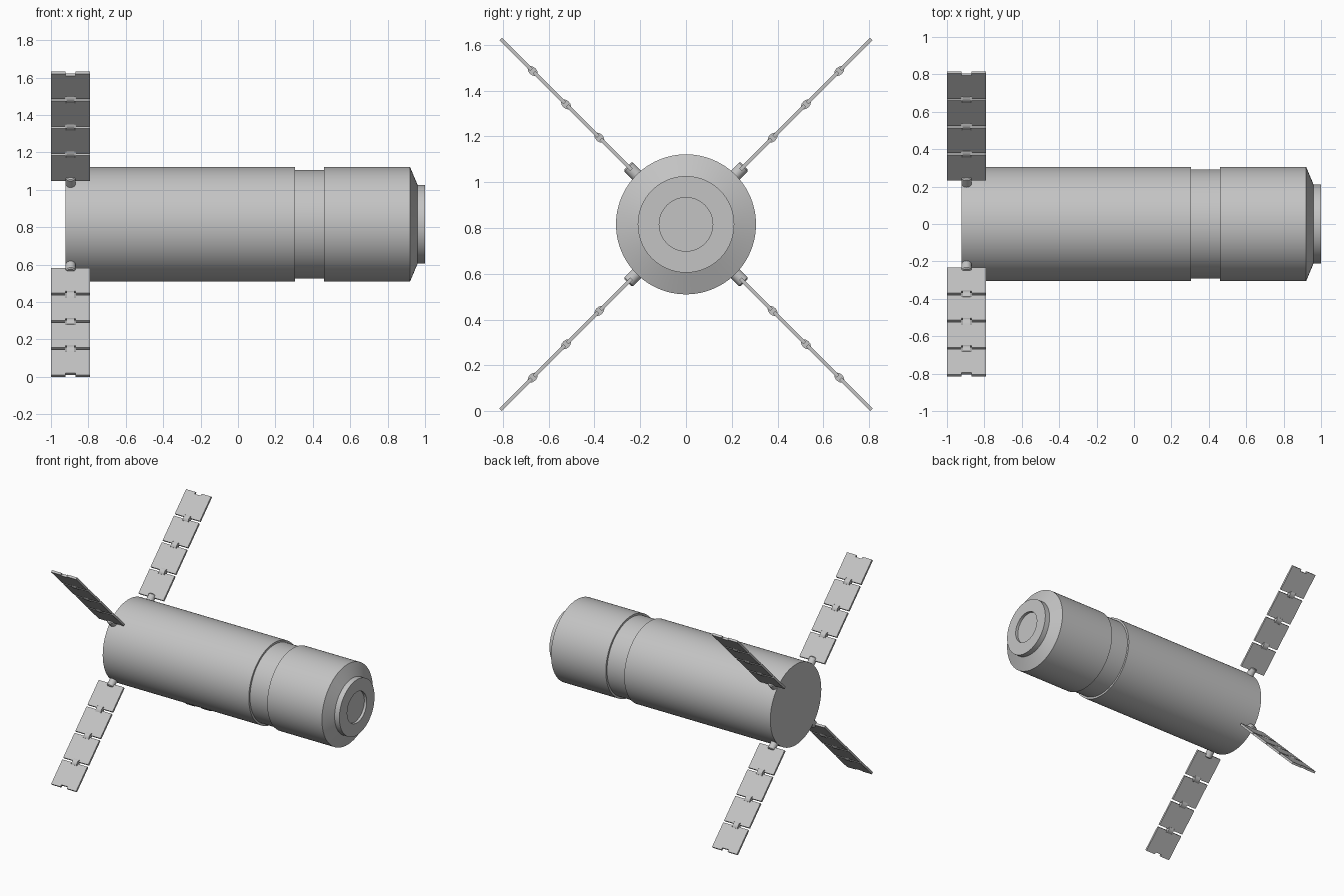
import bpy
import bmesh
from math import radians, cos, sin, tau
from mathutils import Matrix

if "Cube" in bpy.data.objects:
    bpy.data.objects.remove(bpy.data.objects["Cube"], do_unlink=True)

AXIS_Z = 0.816      # height of the body axis
WING_X = -0.895     # centre line of the wings
ROOT, TIP = 0.337, 1.146
GAP, COUNT = 0.015, 4

grey = bpy.data.materials.new("light_grey")
grey.use_nodes = True
colour = (0.55, 0.55, 0.55, 1)
grey.diffuse_color = colour
grey.node_tree.nodes["Principled BSDF"].inputs["Base Color"].default_value = colour


def finish(bm, name, matrix):
    bmesh.ops.recalc_face_normals(bm, faces=bm.faces)
    mesh = bpy.data.meshes.new(name)
    bm.to_mesh(mesh)
    bm.free()
    mesh.shade_smooth()
    mesh.set_sharp_from_angle(angle=radians(30))
    mesh.materials.append(grey)
    obj = bpy.data.objects.new(name, mesh)
    obj.matrix_world = matrix
    bpy.context.collection.objects.link(obj)
    return obj


def lathe(name, profile, matrix, steps=96):
    """Revolve (x, radius) points around the x axis."""
    bm = bmesh.new()
    verts = [bm.verts.new((x, 0, r)) for x, r in profile]
    edges = [bm.edges.new(pair) for pair in zip(verts, verts[1:])]
    bmesh.ops.spin(bm, geom=verts + edges, cent=(0, 0, 0), axis=(1, 0, 0),
                   angle=tau, steps=steps)
    bmesh.ops.remove_doubles(bm, verts=bm.verts, dist=1e-5)
    return finish(bm, name, matrix)


def prism(name, outline, offset, depth, matrix):
    """Extrude a closed loop of points by the depth vector, starting at -offset."""
    bm = bmesh.new()
    face = bm.faces.new([bm.verts.new(p) for p in outline])
    out = bmesh.ops.extrude_face_region(bm, geom=[face])
    moved = [v for v in out["geom"] if isinstance(v, bmesh.types.BMVert)]
    bmesh.ops.translate(bm, verts=moved, vec=depth)
    bmesh.ops.translate(bm, verts=bm.verts, vec=offset)
    return finish(bm, name, matrix)


# Body: barrel, groove, collar, sloped shoulder, nose ring with recessed port
lathe("body", [(-0.923, 0), (-0.923, 0.306), (0.305, 0.306), (0.305, 0.291),
               (0.46, 0.291), (0.46, 0.306), (0.92, 0.306), (0.96, 0.211),
               (1.0, 0.211), (1.0, 0.117), (0.98, 0.117), (0.98, 0)],
      Matrix.Translation((0, 0, AXIS_Z)))

# One notched panel outline: width in x, length in z
length = (TIP - ROOT - GAP * (COUNT - 1)) / COUNT
half, notch, cut = 0.105, 0.026, 0.015
bottom = [(-half, 0), (-notch, 0), (-notch, cut), (notch, cut), (notch, 0), (half, 0)]
outline = bottom + [(-x, length - z) for x, z in bottom]
outline = [(x, 0, z) for x, z in outline]

# Hinge knuckle section across the panel, swept along x
knuckle = [(0, 0.017 * sin(a), 0.026 * cos(a))
           for a in (tau * i / 12 for i in range(12))]

corners = {"front_top": 45, "front_bottom": 135, "back_bottom": 225, "back_top": 315}
for corner, angle in corners.items():
    base = (Matrix.Translation((WING_X, 0, AXIS_Z))
            @ Matrix.Rotation(radians(angle), 4, "X"))

    # Stub that carries the wing
    lathe(f"{corner}_mount", [(-0.36, 0), (-0.36, 0.021), (-0.354, 0.027),
                              (-0.27, 0.027), (-0.27, 0)],
          base @ Matrix.Rotation(radians(90), 4, "Y"), 24)

    # Chain of panels with a hinge in each gap
    for i in range(COUNT):
        start = ROOT + i * (length + GAP)
        prism(f"{corner}_panel_{i + 1}", outline, (0, -0.008, start),
              (0, 0.016, 0), base)
        if i:
            prism(f"{corner}_hinge_{i}", knuckle, (-0.022, 0, start - GAP / 2),
                  (0.044, 0, 0), base)
